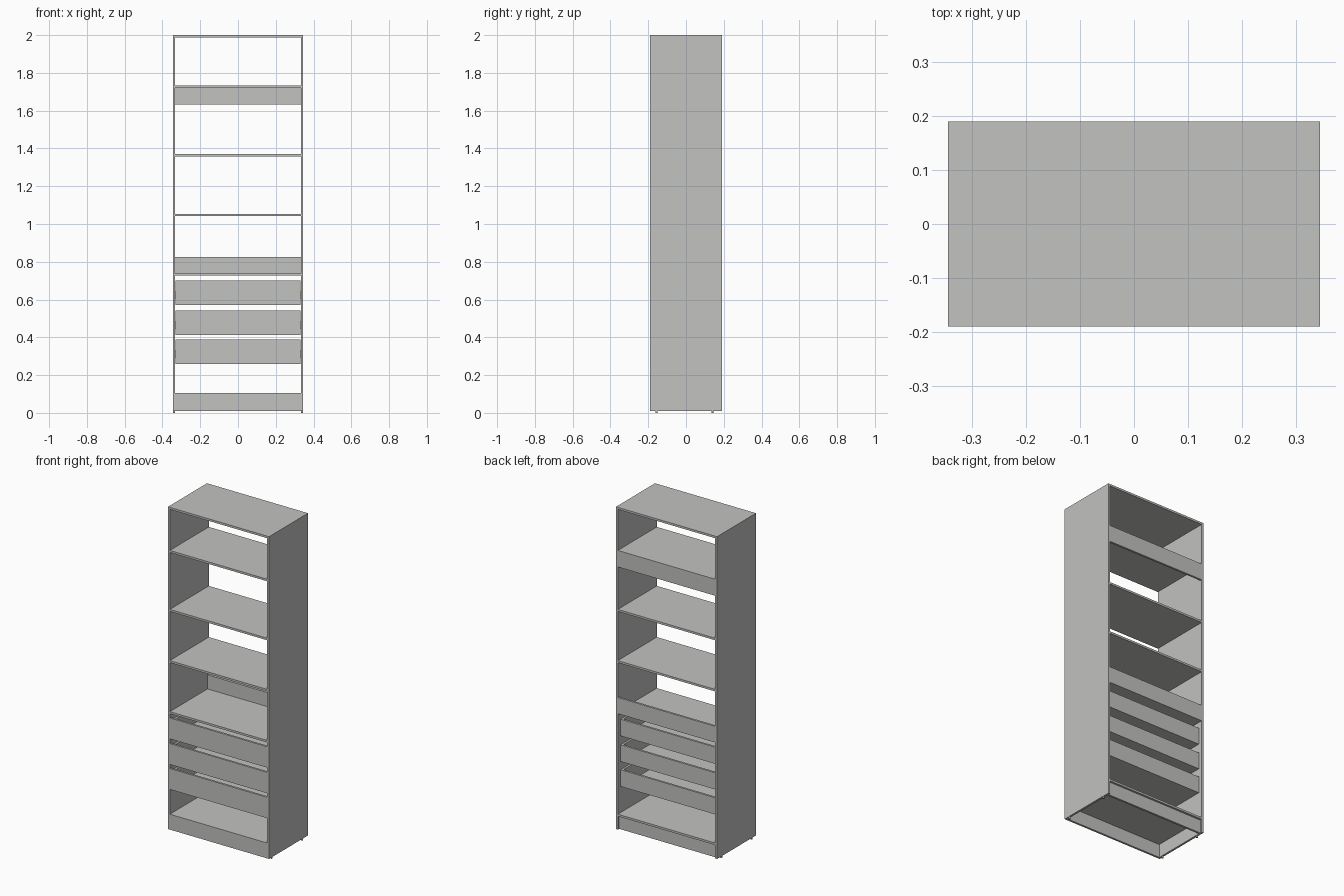
import bpy
import bmesh

if "Cube" in bpy.data.objects:
    bpy.data.objects.remove(bpy.data.objects["Cube"])

W, D, H = 0.345, 0.19, 2.0     # half width, half depth, height
T = 0.0127                     # board thickness
IN = W - T                     # inner half width
FOOT = 0.011

board = bpy.data.materials.new("light grey board")
board.diffuse_color = (0.54, 0.54, 0.53, 1)
board.use_nodes = True
board.node_tree.nodes["Principled BSDF"].inputs["Base Color"].default_value = board.diffuse_color


def finish(name, bm):
    mesh = bpy.data.meshes.new(name)
    bm.to_mesh(mesh)
    bm.free()
    mesh.materials.append(board)
    ob = bpy.data.objects.new(name, mesh)
    bpy.context.collection.objects.link(ob)
    return ob


def box(name, x0, x1, y0, y1, z0, z1):
    bm = bmesh.new()
    bmesh.ops.create_cube(bm, size=1)
    for v in bm.verts:
        v.co = (x1 if v.co.x > 0 else x0,
                y1 if v.co.y > 0 else y0,
                z1 if v.co.z > 0 else z0)
    return finish(name, bm)


def foot(name, x, y):
    bm = bmesh.new()
    bmesh.ops.create_cone(bm, cap_ends=True, segments=16,
                          radius1=0.006, radius2=0.006, depth=FOOT)
    bmesh.ops.translate(bm, verts=bm.verts, vec=(x, y, FOOT / 2))
    return finish(name, bm)


# Side panels and feet
for side, s in (("left", -1), ("right", 1)):
    xs = sorted((s * IN, s * W))
    box(f"{side}_panel", *xs, -D, D, FOOT, H)
    for place, y in (("front", -0.156), ("back", 0.14)):
        foot(f"{side}_{place}_foot", s * (W - T / 2), y)

# Top and shelves, given by the height of their upper face
box("top_board", -IN, IN, -D, D, H - T, H)
for i, z in enumerate((0.739, 1.054, 1.370, 1.734)):
    box(f"shelf_{i + 1}", -IN, IN, -D, D, z - T, z)

# Bottom board with plinths
box("bottom_board", -IN, IN, -D + T, D, 0.106 - T, 0.106)
box("front_plinth", -IN, IN, -D, -D + T, FOOT, 0.106)
box("back_plinth", -IN, IN, D - 2 * T, D - T, FOOT, 0.106 - T)

# Back rails
box("upper_back_rail", -IN, IN, D - T, D, 1.632, 1.734 - T)
box("lower_back_rail", -IN, IN, D - T, D, 0.739, 0.826)

# Drawers: front board, open box and side runners
GAP = 0.004
DX = IN - GAP
BACK = D - 0.02
for i, z in enumerate((0.259, 0.413, 0.571)):
    n = f"drawer_{i + 1}"
    z0, z1 = z + 0.012, z + 0.115
    box(n + "_front", -DX - 0.002, DX + 0.002, -D, -D + T, z, z + 0.129)
    box(n + "_back", -DX, DX, BACK - T, BACK, z0, z1)
    box(n + "_bottom", -DX + T, DX - T, -D + T, BACK - T, z0, z0 + 0.006)
    for side, s in (("left", -1), ("right", 1)):
        box(f"{n}_{side}_side", *sorted((s * DX, s * (DX - T))),
            -D + T, BACK - T, z0, z1)
        box(f"{n}_{side}_runner", *sorted((s * DX, s * IN)),
            -D + T, BACK - T, z + 0.035, z + 0.072)
